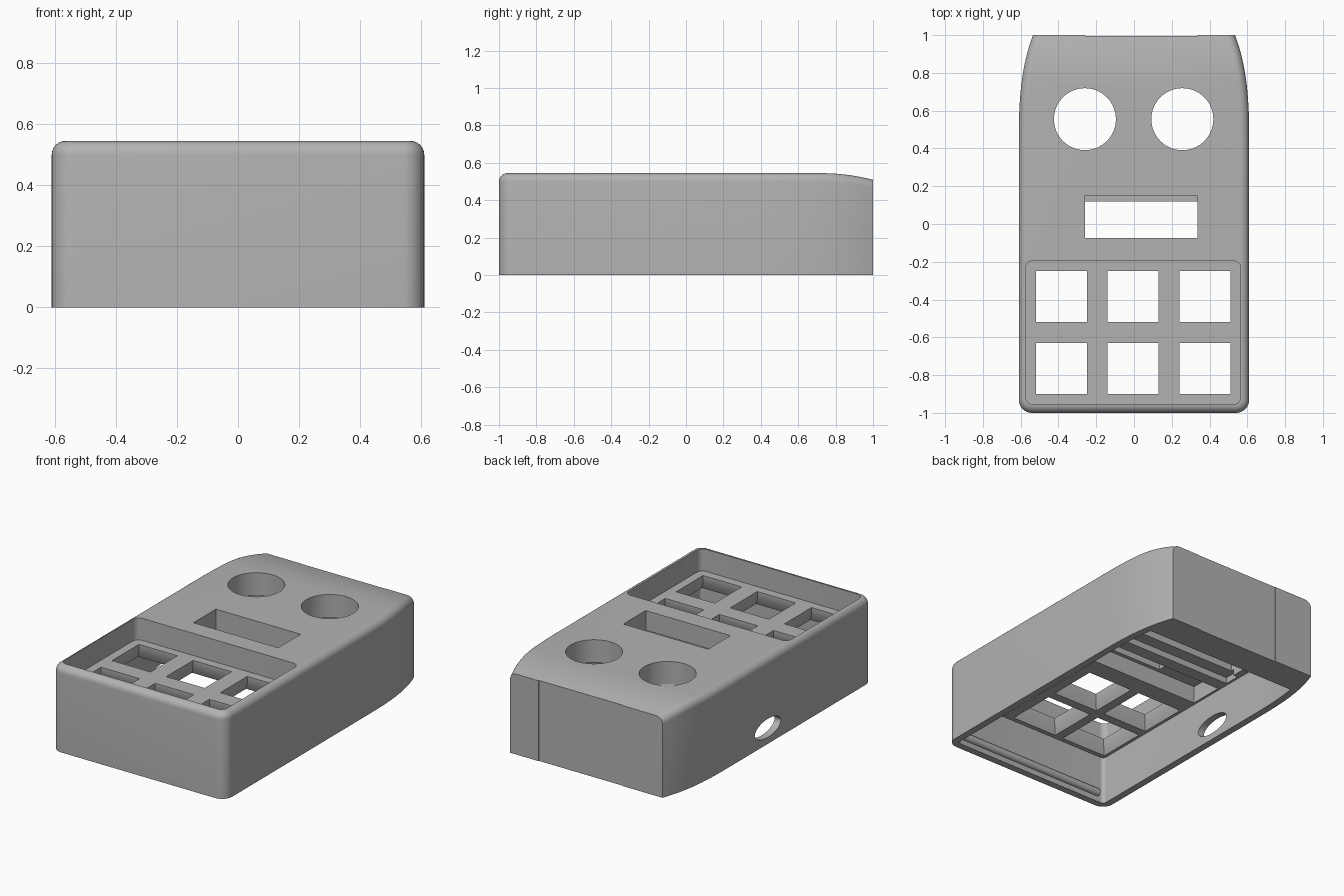
import bpy, bmesh, math
from mathutils import Matrix, Vector

cube = bpy.data.objects.get("Cube")
if cube:
    bpy.data.objects.remove(cube, do_unlink=True)

grey = bpy.data.materials.new("plain_grey")
grey.use_nodes = True
COLOR = (0.45, 0.45, 0.45, 1)
grey.diffuse_color = COLOR
grey.node_tree.nodes["Principled BSDF"].inputs["Base Color"].default_value = COLOR

HALF_W, HEIGHT, FILLET, CORNER, WALL = 0.61, 0.545, 0.045, 0.07, 0.045


def to_object(name, bm):
    bmesh.ops.recalc_face_normals(bm, faces=bm.faces)
    mesh = bpy.data.meshes.new(name)
    bm.to_mesh(mesh)
    bm.free()
    mesh.materials.append(grey)
    obj = bpy.data.objects.new(name, mesh)
    bpy.context.collection.objects.link(obj)
    return obj


def half_outline(inset, back):
    """Right half of the plan, from front to back, tapering to the rear."""
    hw, r = HALF_W - inset, CORNER - inset
    pts = [(0.0, -1 + inset)]
    for i in range(9):
        a = math.pi / 2 * i / 8
        pts.append((hw - r + r * math.sin(a), -1 + inset + r - r * math.cos(a)))
    for i in range(17):
        y = 0.4 + (back - 0.4) * i / 16
        pts.append((hw - 0.075 * ((y - 0.4) / 0.6) ** 3, y))
    return pts


def top_z(y):
    return HEIGHT - 0.035 * (max(0, y - 0.72) / 0.28) ** 2


def plan_solid(name, levels, back):
    """Stack plan outlines; each level is (inset, function of y giving z)."""
    bm = bmesh.new()
    rings = []
    for inset, z in levels:
        pts = half_outline(inset, back)
        right = [bm.verts.new((x, y, z(y))) for x, y in pts]
        left = [right[0]] + [bm.verts.new((-x, y, z(y))) for x, y in pts[1:]]
        rings.append((right, left))
    for low, high in zip(rings, rings[1:]):
        for a, b in zip(low, high):
            for i in range(len(a) - 1):
                bm.faces.new((a[i], a[i + 1], b[i + 1], b[i]))
        bm.faces.new((low[0][-1], low[1][-1], high[1][-1], high[0][-1]))
    for right, left in (rings[0], rings[-1]):
        bm.faces.new((right[0], right[1], left[1]))
        for i in range(1, len(right) - 1):
            bm.faces.new((right[i], right[i + 1], left[i + 1], left[i]))
    return to_object(name, bm)


def box(name, x0, x1, y0, y1, z0, z1, round_corner=0, flare=0):
    """Box with optional rounded upright edges or a wider bottom."""
    bm = bmesh.new()
    bmesh.ops.create_cube(bm, size=1)
    centre = Vector(((x0 + x1) / 2, (y0 + y1) / 2, (z0 + z1) / 2))
    for v in bm.verts:
        grow = flare * 2 if v.co.z < 0 else 0
        v.co = Vector((v.co.x * (x1 - x0 + grow), v.co.y * (y1 - y0 + grow),
                       v.co.z * (z1 - z0))) + centre
    if round_corner:
        upright = [e for e in bm.edges
                   if abs(e.verts[0].co.z - e.verts[1].co.z) > 0.01]
        bmesh.ops.bevel(bm, geom=upright, offset=round_corner, segments=6,
                        profile=0.5, affect='EDGES')
    return to_object(name, bm)


def cylinder(name, centre, radius, depth, axis='Z', scale_z=1, sides=64):
    bm = bmesh.new()
    bmesh.ops.create_cone(bm, cap_ends=True, segments=sides, radius1=radius,
                          radius2=radius, depth=depth)
    if axis == 'X':
        bm.transform(Matrix.Rotation(math.pi / 2, 4, 'Y'))
    bm.transform(Matrix.Translation(centre) @ Matrix.Diagonal((1, 1, scale_z, 1)))
    return to_object(name, bm)


def cut(target, cutter):
    cutter.hide_render = True
    mod = target.modifiers.new("cut", 'BOOLEAN')
    mod.operation, mod.solver, mod.object = 'DIFFERENCE', 'EXACT', cutter
    bpy.context.view_layer.objects.active = target
    bpy.ops.object.modifier_apply(modifier=mod.name)
    bpy.data.objects.remove(cutter, do_unlink=True)


# Outer shell with a rounded top edge and a sloping rear
levels = [(0, lambda y: 0.0)]
for step in range(7):
    a = math.pi / 2 * step / 6
    levels.append((FILLET * (1 - math.cos(a)),
                   lambda y, a=a: top_z(y) - FILLET * (1 - math.sin(a))))
# The fillet fades out at the rear edge through the plan taper
case = plan_solid("case_shell", levels, 1.0)

# Hollow underside, open at the bottom
cut(case, plan_solid("cavity", [(WALL, lambda y: -0.1), (WALL, lambda y: 0.31)], 0.8))

# Ceiling pockets, leaving stepped rails across the width
cut(case, box("display_pocket", -0.55, 0.55, -0.1, 0.12, 0.25, 0.42))
cut(case, box("rail_step", -0.55, 0.55, 0.2, 0.3, 0.25, 0.35))
cut(case, box("sensor_pocket", -0.52, 0.52, 0.28, 0.78, 0.25, 0.4))

# Sunken key panel with six key openings, flared underneath
cut(case, box("key_recess", -0.575, 0.565, -0.955, -0.195, 0.405, 0.8, 0.04))
for x in (-0.385, -0.005, 0.375):
    for y in (-0.765, -0.385):
        edges = (x - 0.135, x + 0.135, y - 0.135, y + 0.135)
        cut(case, box("key_hole", *edges, 0.2, 0.5))
        cut(case, box("key_flare", *edges, 0.29, 0.365, flare=0.035))

# Display window and the two round openings
cut(case, box("display_window", -0.26, 0.335, -0.075, 0.15, 0.4, 0.8))
for x in (-0.26, 0.256):
    cut(case, cylinder("round_opening", (x, 0.555, 0.5), 0.164, 0.5))

# Cable slot in one side, and the shallow flat on the rear face
cut(case, cylinder("cable_slot", (-0.6, 0.05, 0.1), 0.13, 0.2, 'X', 0.45))
cut(case, box("rear_flat", -0.26, 0.335, 0.996, 1.1, -0.1, 0.8))

# Snap ridge inside the front wall
ridge = cylinder("snap_ridge", (0, -0.955, 0.06), 0.025, 1.04, 'X', sides=24)

for obj in (case, ridge):
    bpy.ops.object.select_all(action='DESELECT')
    obj.select_set(True)
    bpy.context.view_layer.objects.active = obj
    bpy.ops.object.shade_smooth_by_angle(angle=math.radians(30))
